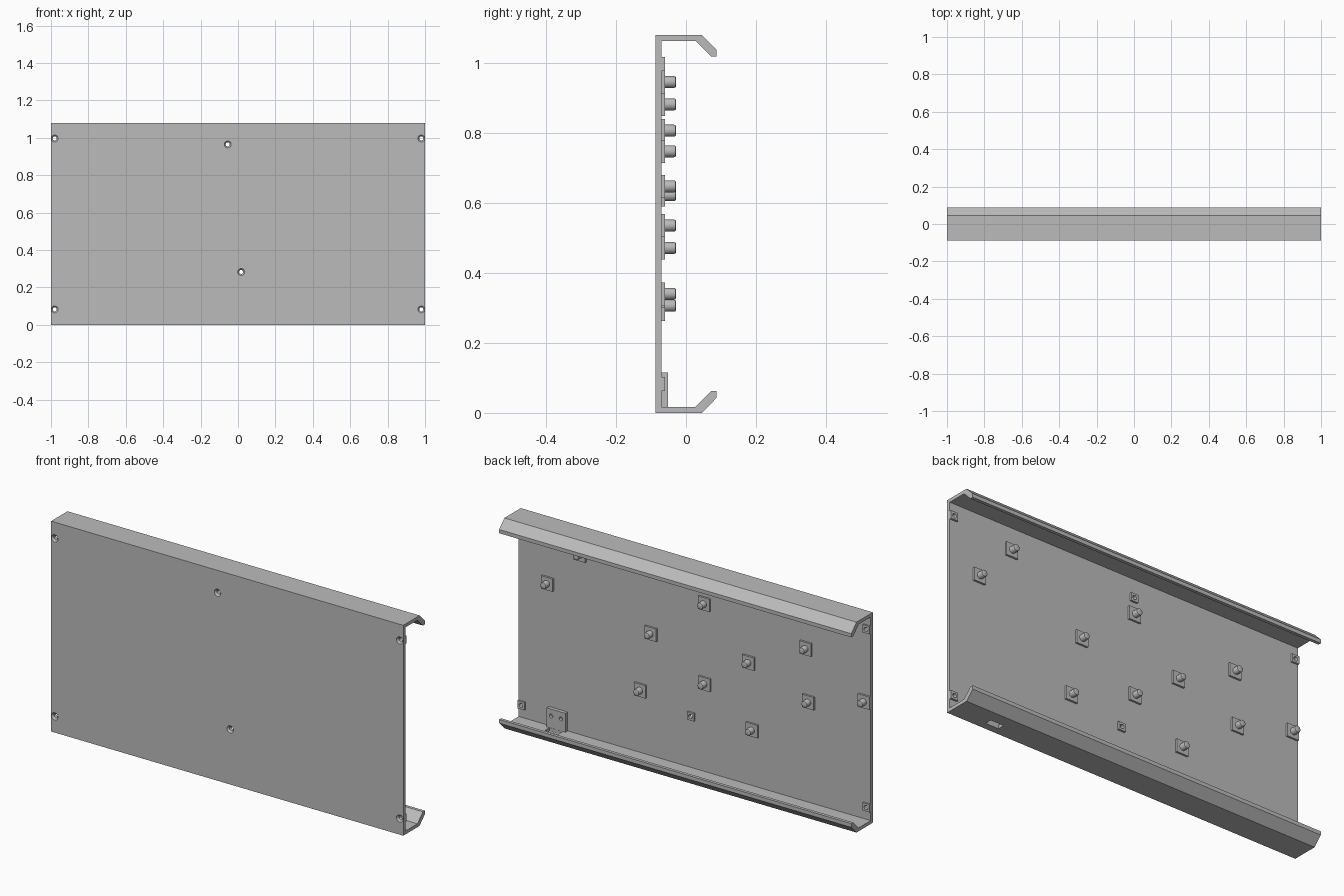
import bpy, bmesh, math
from mathutils import Vector

cube = bpy.data.objects.get("Cube")
if cube:
    bpy.data.objects.remove(cube, do_unlink=True)

# Single metal colour
metal = bpy.data.materials.new("plain grey metal")
metal.use_nodes = True
GREY = (0.5, 0.5, 0.5, 1)
metal.diffuse_color = GREY
metal.node_tree.nodes["Principled BSDF"].inputs["Base Color"].default_value = GREY

HEIGHT = 1.08
BACK, INNER = -0.0875, -0.07      # front and rear faces of the panel sheet
EMBED = INNER - 0.004
SEGMENTS = 24


def finish(name, bm):
    bmesh.ops.recalc_face_normals(bm, faces=bm.faces)
    mesh = bpy.data.meshes.new(name)
    bm.to_mesh(mesh)
    bm.free()
    mesh.materials.append(metal)
    obj = bpy.data.objects.new(name, mesh)
    bpy.context.collection.objects.link(obj)
    return obj


def add_box(bm, low, high):
    low, high = Vector(low), Vector(high)
    verts = bmesh.ops.create_cube(bm, size=1)["verts"]
    for v in verts:
        v.co = Vector((v.co[i] + 0.5) * (high[i] - low[i]) + low[i] for i in range(3))


def add_lathe(bm, x, z, profile):
    """Closed solid turned about a y axis from (radius, y) pairs."""
    rings = []
    for radius, y in profile:
        angles = [math.tau * i / SEGMENTS for i in range(SEGMENTS)]
        rings.append([bm.verts.new((x + radius * math.cos(a), y, z + radius * math.sin(a)))
                      for a in angles])
    for a, b in zip(rings, rings[1:]):
        for i in range(SEGMENTS):
            j = (i + 1) % SEGMENTS
            bm.faces.new((a[i], a[j], b[j], b[i]))
    bm.faces.new(rings[0])
    bm.faces.new(rings[-1])


def cut(obj, cutter):
    """Subtract the cutter and bake the result."""
    mod = obj.modifiers.new("cut", "BOOLEAN")
    mod.operation = "DIFFERENCE"
    mod.solver = "EXACT"
    mod.object = cutter
    bpy.context.view_layer.update()
    baked = bpy.data.meshes.new_from_object(
        obj.evaluated_get(bpy.context.evaluated_depsgraph_get()))
    obj.modifiers.clear()
    obj.data = baked


def smooth(obj):
    bpy.ops.object.select_all(action="DESELECT")
    obj.select_set(True)
    bpy.context.view_layer.objects.active = obj
    bpy.ops.object.shade_smooth_by_angle(angle=math.radians(30))


# Folded sheet panel: half profile (y, z) mirrored top to bottom
lower = [(BACK, 0), (0.045, 0), (0.0875, 0.043), (0.0875, 0.062),
         (0.0715, 0.062), (0.027, 0.0175), (INNER, 0.0175)]
upper = [(y, HEIGHT - z) for y, z in reversed(lower)]
bm = bmesh.new()
end = bm.faces.new([bm.verts.new((-1, y, z)) for y, z in lower + upper])
swept = bmesh.ops.extrude_face_region(bm, geom=[end], use_keep_orig=True)["geom"]
bmesh.ops.translate(bm, vec=(2, 0, 0),
                    verts=[g for g in swept if isinstance(g, bmesh.types.BMVert)])
panel = finish("folded_panel", bm)

# Square nuts behind each screw hole
holes = [(sx * 0.98, z) for sx in (-1, 1) for z in (0.083, 0.997)]
holes += [(-0.055, 0.965), (0.017, 0.283)]
nuts = []
for x, z in holes:
    bm = bmesh.new()
    add_box(bm, (x - 0.02, INNER, z - 0.02), (x + 0.02, -0.06, z + 0.02))
    nuts.append(finish("square_nut", bm))

# Countersunk screw holes through panel and nuts, plus a slot in the lower flange
BRACKET_X = 0.774
bm = bmesh.new()
for x, z in holes:
    add_lathe(bm, x, z, [(0.0195, BACK - 0.001), (0.0107, BACK + 0.009), (0.0107, -0.05)])
add_box(bm, (BRACKET_X - 0.037, -0.05, -0.01), (BRACKET_X + 0.037, -0.015, 0.03))
cutter = finish("hole_cutter", bm)
cutter.hide_render = True
for obj in [panel] + nuts:
    cut(obj, cutter)
    smooth(obj)
bpy.data.objects.remove(cutter, do_unlink=True)

# Lower bracket block with two blind holes
bm = bmesh.new()
add_box(bm, (BRACKET_X - 0.053, EMBED, 0.014), (BRACKET_X + 0.053, -0.051, 0.115))
bracket = finish("lower_bracket", bm)
bm = bmesh.new()
for side in (-1, 1):
    add_lathe(bm, BRACKET_X + side * 0.028, 0.08, [(0.01, -0.066), (0.01, -0.04)])
cutter = finish("bracket_cutter", bm)
cutter.hide_render = True
cut(bracket, cutter)
smooth(bracket)
bpy.data.objects.remove(cutter, do_unlink=True)

# Mounting studs on square base plates (x, z)
studs = [(0.833, 0.747), (0.648, 0.945), (-0.058, 0.881), (0.245, 0.647),
         (-0.31, 0.647), (-0.635, 0.806), (0.305, 0.34), (-0.06, 0.471),
         (-0.65, 0.535), (-0.33, 0.306), (-0.966, 0.622)]
HALF = 0.033
for x, z in studs:
    bm = bmesh.new()
    add_box(bm, (x - HALF, EMBED, z - HALF), (x + HALF, -0.06, z + HALF))
    finish("stud_plate", bm)
    bm = bmesh.new()
    add_lathe(bm, x, z, [(0.017, -0.063), (0.017, -0.034), (0.0155, -0.030), (0.012, -0.0285)])
    smooth(finish("mounting_stud", bm))
